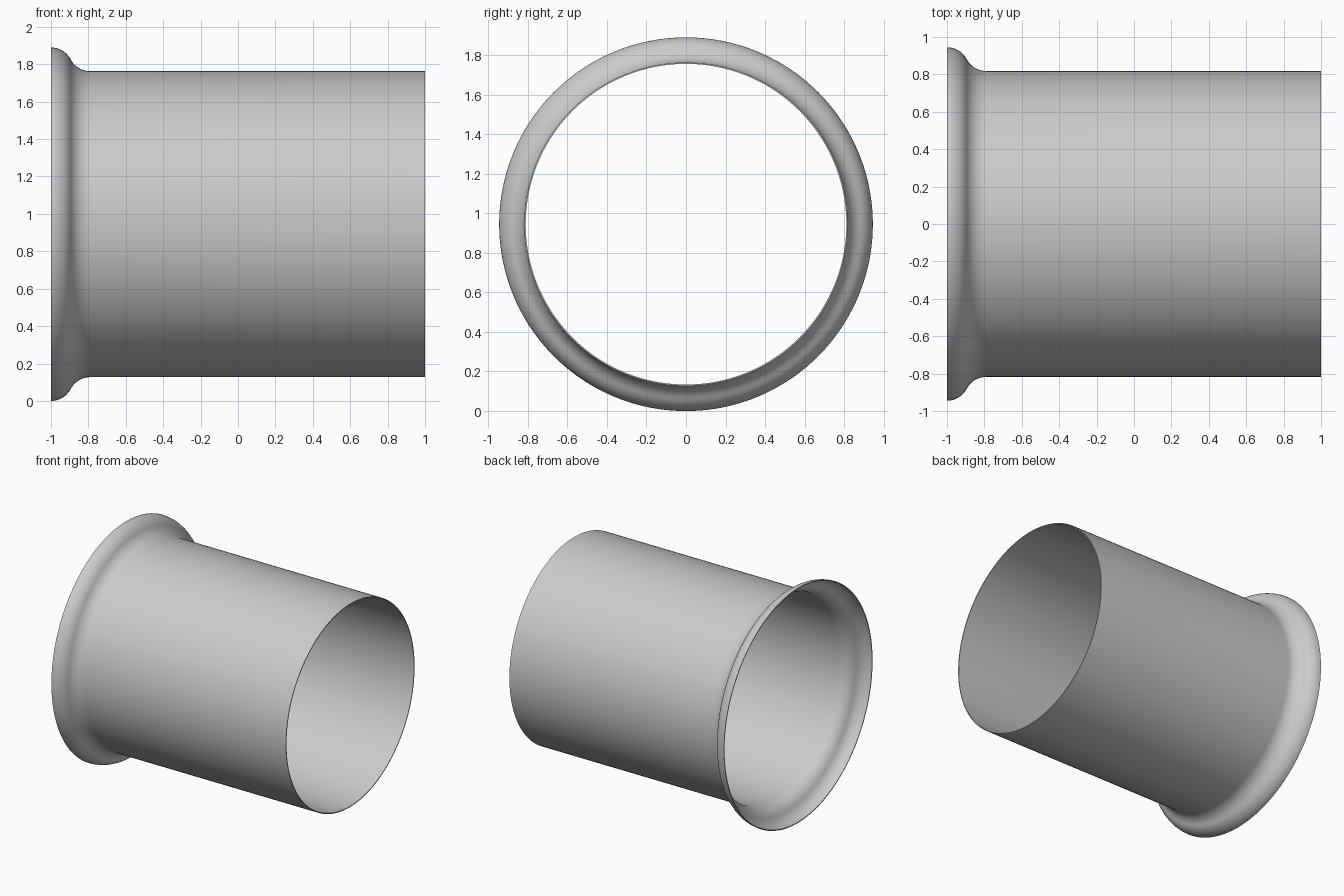
import bpy, bmesh, math
from mathutils import Vector

if "Cube" in bpy.data.objects:
    bpy.data.objects.remove(bpy.data.objects["Cube"])

TUBE_R, RIM_R, WALL = 0.818, 0.945, 0.007
CZ = RIM_R
FLARE_LEN = 0.21
SEGMENTS, ARC_STEPS = 160, 10

# Equal radius of the two tangent arcs that form the S-shaped flare
rise = RIM_R - TUBE_R
R = (FLARE_LEN ** 2 + rise ** 2) / (4 * rise)
sweep = math.asin(FLARE_LEN / 2 / R)


def wall_profile(t):
    """(x, radius) points from the flared rim to the plain end, inset by t."""
    pts = []
    for i in range(ARC_STEPS + 1):                      # rounded outer lip
        a = sweep * i / ARC_STEPS
        pts.append((-1 + (R - t) * math.sin(a), RIM_R - R + (R - t) * math.cos(a)))
    for i in range(1, ARC_STEPS + 1):                   # hollow fillet into tube
        a = sweep * (1 - i / ARC_STEPS)
        pts.append((-1 + FLARE_LEN - (R + t) * math.sin(a), TUBE_R + R - (R + t) * math.cos(a)))
    pts.append((1, TUBE_R - t))
    return pts


# Flared pipe: closed wall section revolved about the x axis
profile = wall_profile(0) + wall_profile(WALL)[::-1]
bm = bmesh.new()
verts = [bm.verts.new((x, 0, r)) for x, r in profile]
edges = [bm.edges.new((verts[i], verts[(i + 1) % len(verts)])) for i in range(len(verts))]
bmesh.ops.spin(bm, geom=verts + edges, cent=(0, 0, 0), axis=(1, 0, 0),
               angle=math.tau, steps=SEGMENTS)
bmesh.ops.remove_doubles(bm, verts=bm.verts, dist=1e-4)
bmesh.ops.recalc_face_normals(bm, faces=bm.faces)
bmesh.ops.translate(bm, verts=bm.verts, vec=Vector((0, 0, CZ)))
mesh = bpy.data.meshes.new("flared_pipe")
bm.to_mesh(mesh)
bm.free()
pipe = bpy.data.objects.new("flared_pipe", mesh)
bpy.context.collection.objects.link(pipe)

# Smooth walls with crisp rim edges
bpy.context.view_layer.objects.active = pipe
pipe.select_set(True)
bpy.ops.object.shade_smooth_by_angle(angle=math.radians(35))
